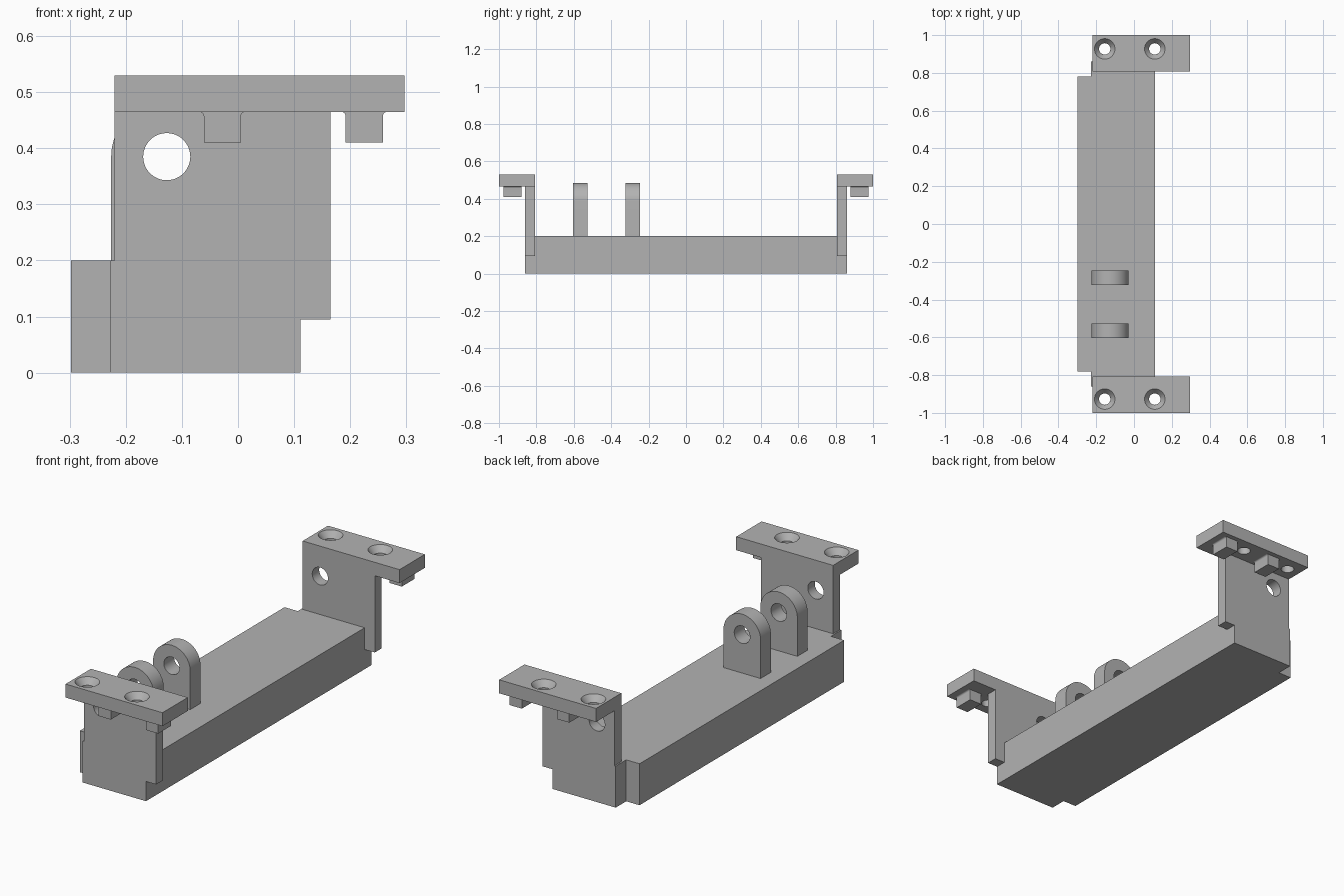
import bpy, bmesh, math
from mathutils import Vector, Matrix

old = bpy.data.objects.get("Cube")
if old:
    bpy.data.objects.remove(old, do_unlink=True)

grey = bpy.data.materials.new("plain grey")
grey.use_nodes = True
grey.diffuse_color = (0.45, 0.45, 0.45, 1)
grey.node_tree.nodes["Principled BSDF"].inputs["Base Color"].default_value = grey.diffuse_color


def prism(name, points, axis, low, high):
    """Extrude a 2D outline: (x, y) along z, or (x, z) along y."""
    def place(p, t):
        return (p[0], p[1], t) if axis == "z" else (p[0], t, p[1])
    bm = bmesh.new()
    face = bm.faces.new([bm.verts.new(place(p, low)) for p in points])
    moved = bmesh.ops.extrude_face_region(bm, geom=[face])["geom"]
    shift = Vector(place((0, 0), high - low))
    bmesh.ops.translate(bm, vec=shift,
                        verts=[g for g in moved if isinstance(g, bmesh.types.BMVert)])
    bmesh.ops.recalc_face_normals(bm, faces=bm.faces)
    mesh = bpy.data.meshes.new(name)
    bm.to_mesh(mesh)
    bm.free()
    mesh.materials.append(grey)
    ob = bpy.data.objects.new(name, mesh)
    bpy.context.collection.objects.link(ob)
    return ob


def arc(cx, cy, r, start, end, steps):
    angles = [math.radians(start + (end - start) * i / steps) for i in range(steps + 1)]
    return [(cx + r * math.cos(a), cy + r * math.sin(a)) for a in angles]


def circle(cx, cy, r):
    return arc(cx, cy, r, 0, 360, 48)[:-1]


def cut(ob, cutter):
    """Subtract a cutter, bake the result and discard the cutter."""
    mod = ob.modifiers.new("cut", "BOOLEAN")
    mod.object, mod.operation, mod.solver = cutter, "DIFFERENCE", "EXACT"
    cutter.hide_render = True
    graph = bpy.context.evaluated_depsgraph_get()
    mesh = bpy.data.meshes.new_from_object(ob.evaluated_get(graph))
    ob.modifiers.clear()
    ob.data = mesh
    bpy.data.objects.remove(cutter, do_unlink=True)


def smooth(ob):
    bpy.ops.object.select_all(action="DESELECT")
    ob.select_set(True)
    bpy.context.view_layer.objects.active = ob
    bpy.ops.object.shade_smooth_by_angle(angle=math.radians(30))


PIN_X, PIN_Z, PIN_R = -0.127, 0.385, 0.042
LUG_R = 0.099
BACK, TONGUE, FRONT = -0.298, -0.227, 0.111
INNER, OUTER = 0.807, 0.86
UNDER, TOP = 0.465, 0.53

# Long base with narrowed ends
half = [(FRONT, -INNER), (FRONT, INNER), (TONGUE, INNER), (TONGUE, 0.78),
        (BACK, 0.78), (BACK, -0.78), (TONGUE, -0.78), (TONGUE, -INNER)]
prism("base", half, "z", 0, 0.2)

# Pair of rounded lugs with pin holes
for name, y in (("outer_lug", -0.565), ("inner_lug", -0.285)):
    outline = ([(PIN_X - LUG_R, 0.2), (PIN_X + LUG_R, 0.2)]
               + arc(PIN_X, PIN_Z, LUG_R, 0, 180, 32))
    lug = prism(name, outline, "y", y - 0.039, y + 0.039)
    cut(lug, prism("pin_cutter", circle(PIN_X, PIN_Z, PIN_R), "y", y - 0.1, y + 0.1))
    smooth(lug)

# Both ends: upright wall, mounting plate and locating blocks
wall_outline = [(TONGUE, 0), (FRONT, 0), (FRONT, 0.095), (0.165, 0.095),
                (0.165, UNDER), (-0.22, UNDER), (-0.22, 0.2), (TONGUE, 0.2)]
for end, s in (("front", -1), ("back", 1)):
    wall = prism(end + "_wall", wall_outline, "y", *sorted((s * INNER, s * OUTER)))
    cut(wall, prism("pin_cutter", circle(PIN_X, PIN_Z, PIN_R), "y",
                    *sorted((s * 0.7, s * 0.95))))
    smooth(wall)

    y0, y1 = sorted((s * INNER, s))
    plate = prism(end + "_plate", [(-0.22, y0), (0.297, y0), (0.297, y1), (-0.22, y1)],
                  "z", UNDER, TOP)
    for x in (-0.155, 0.11):
        cut(plate, prism("bore_cutter", circle(x, s * 0.927, 0.03), "z", 0.4, 0.6))
        # Countersink: taper the lower ring of a disc
        sink = prism("sink_cutter", circle(x, s * 0.927, 0.055), "z", TOP - 0.03, TOP + 0.001)
        for v in sink.data.vertices:
            if v.co.z < TOP - 0.01:
                v.co.x = x + (v.co.x - x) * 0.55
                v.co.y = s * 0.927 + (v.co.y - s * 0.927) * 0.55
        cut(plate, sink)
    smooth(plate)

    # Locating blocks with small fillets against the plate
    for name, x in (("left", 0.225), ("right", -0.028)):
        w, r = 0.033, 0.008
        outline = ([(x - w, 0.41), (x + w, 0.41)]
                   + arc(x + w + r, UNDER - r, r, 180, 90, 6)
                   + arc(x - w - r, UNDER - r, r, 90, 0, 6))
        block = prism(f"{end}_{name}_block", outline, "y", *sorted((s * 0.88, s * 0.977)))
        smooth(block)
